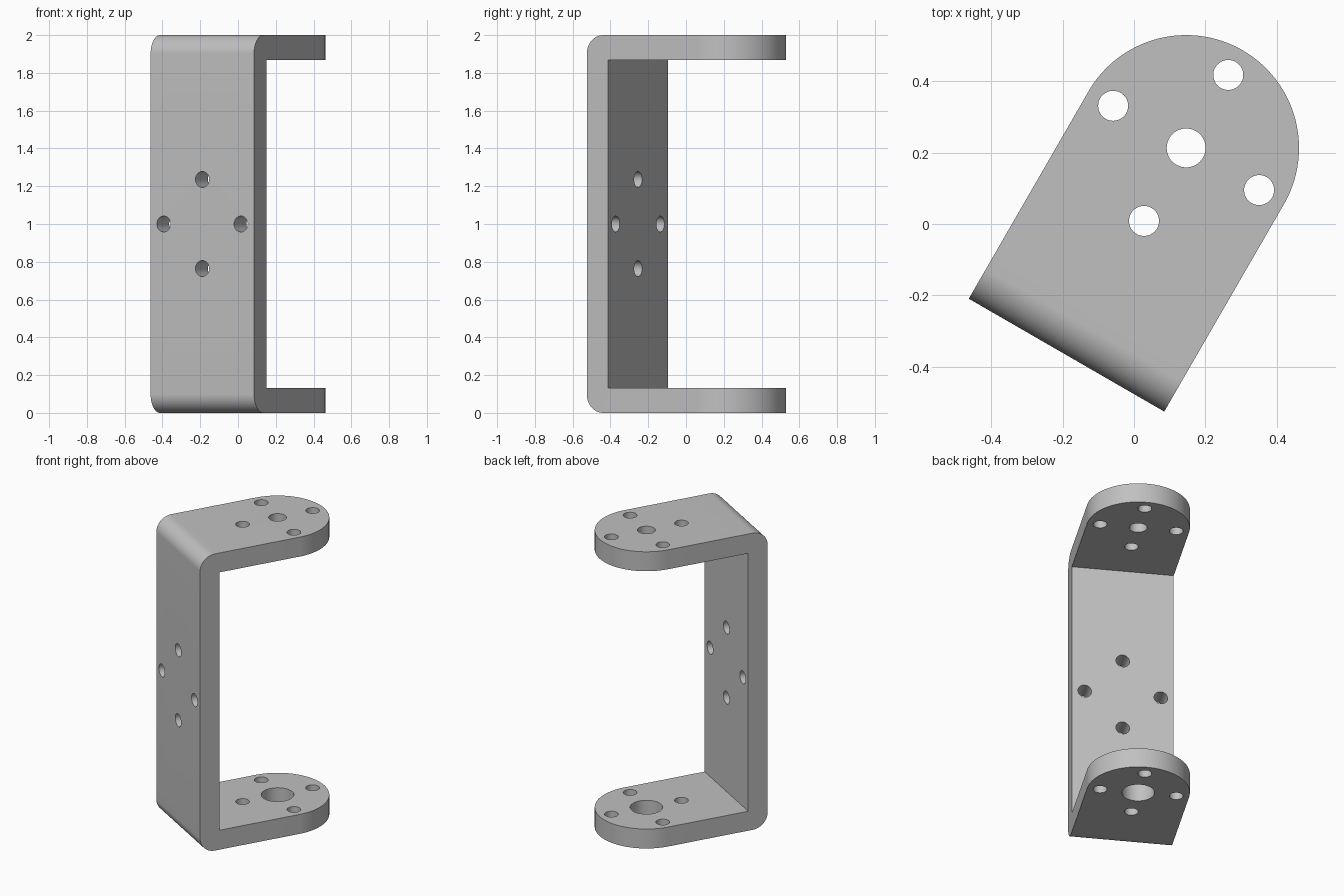
import bpy, bmesh, math
from mathutils import Matrix, Vector

cube = bpy.data.objects.get("Cube")
if cube:
    bpy.data.objects.remove(cube)

HALF_W = 0.316      # half width, also the radius of the rounded ends
FRONT = -0.67       # outer face of the upright wall
THICK = 0.131
HEIGHT = 2.0
BEND = 0.1          # outer bend radius
BOLT = 0.236        # bolt circle radius
BOLT_R = 0.042

# Bracket frame: origin at the centre of the rounded ends, turned about z
PLACE = Matrix.Translation((0.146, 0.213, 0)) @ Matrix.Rotation(math.radians(-30), 4, 'Z')


def arc(cx, cy, r, start, end, steps):
    angles = [math.radians(start + (end - start) * i / steps) for i in range(steps + 1)]
    return [(cx + r * math.cos(a), cy + r * math.sin(a)) for a in angles]


def make_object(name, bm):
    bmesh.ops.recalc_face_normals(bm, faces=bm.faces)
    mesh = bpy.data.meshes.new(name)
    bm.to_mesh(mesh)
    bm.free()
    obj = bpy.data.objects.new(name, mesh)
    obj.matrix_world = PLACE
    bpy.context.collection.objects.link(obj)
    return obj


def prism(name, points, offset):
    bm = bmesh.new()
    face = bm.faces.new([bm.verts.new(p) for p in points])
    ext = bmesh.ops.extrude_face_region(bm, geom=[face])
    verts = [v for v in ext["geom"] if isinstance(v, bmesh.types.BMVert)]
    bmesh.ops.translate(bm, verts=verts, vec=Vector(offset))
    return make_object(name, bm)


def add_cylinder(bm, centre, radius, depth, along_y=False):
    turn = Matrix.Rotation(math.pi / 2 if along_y else 0, 4, 'X')
    bmesh.ops.create_cone(bm, cap_ends=True, segments=48, radius1=radius, radius2=radius,
                          depth=depth, matrix=Matrix.Translation(centre) @ turn)


# C-shaped side profile (y, z) with rounded outer bends and square inner corners
inner = FRONT + THICK
profile = arc(FRONT + BEND, BEND, BEND, 270, 180, 16)
profile += arc(FRONT + BEND, HEIGHT - BEND, BEND, 180, 90, 16)
profile += [(0.5, HEIGHT), (0.5, HEIGHT - THICK), (inner, HEIGHT - THICK),
            (inner, THICK), (0.5, THICK), (0.5, 0)]
bracket = prism("bracket", [(-HALF_W, y, z) for y, z in profile], (2 * HALF_W, 0, 0))

# Outline that rounds the free ends of both plates
outline = [(-HALF_W, -1), (HALF_W, -1)] + arc(0, 0, HALF_W, 0, 180, 64)
# Kept a hair wider than the profile below the curve so the sides stay clean
outline = [(x * 1.0005, y) for x, y in outline]
rounding = prism("rounding_helper", [(x, y, -0.5) for x, y in outline], (0, 0, HEIGHT + 1))

# Bolt holes through both plates and the wall, and the two central bores
bm = bmesh.new()
for i in range(4):
    a = i * math.pi / 2
    u, v = BOLT * math.cos(a), BOLT * math.sin(a)
    add_cylinder(bm, (u, v, HEIGHT / 2), BOLT_R, HEIGHT + 1)
    add_cylinder(bm, (u, FRONT + THICK / 2, HEIGHT / 2 + v), BOLT_R, THICK * 2, True)
add_cylinder(bm, (0, 0, HEIGHT), 0.0545, 0.6)
add_cylinder(bm, (0, 0, 0), 0.1, 0.6)
holes = make_object("holes_helper", bm)

# Apply the cuts, then remove the helpers
bpy.context.view_layer.update()
bpy.ops.object.select_all(action='DESELECT')
bracket.select_set(True)
bpy.context.view_layer.objects.active = bracket
for helper, operation in ((rounding, 'INTERSECT'), (holes, 'DIFFERENCE')):
    helper.hide_render = True
    mod = bracket.modifiers.new(helper.name, 'BOOLEAN')
    mod.operation = operation
    mod.solver = 'EXACT'
    mod.object = helper
    bpy.ops.object.modifier_apply(modifier=mod.name)
    bpy.data.objects.remove(helper)

# Plain grey metal
grey = bpy.data.materials.new("grey_metal")
grey.use_nodes = True
colour = (0.53, 0.53, 0.53, 1)
grey.diffuse_color = colour
grey.node_tree.nodes["Principled BSDF"].inputs["Base Color"].default_value = colour
bracket.data.materials.clear()
bracket.data.materials.append(grey)
bpy.ops.object.shade_smooth_by_angle(angle=math.radians(30))
